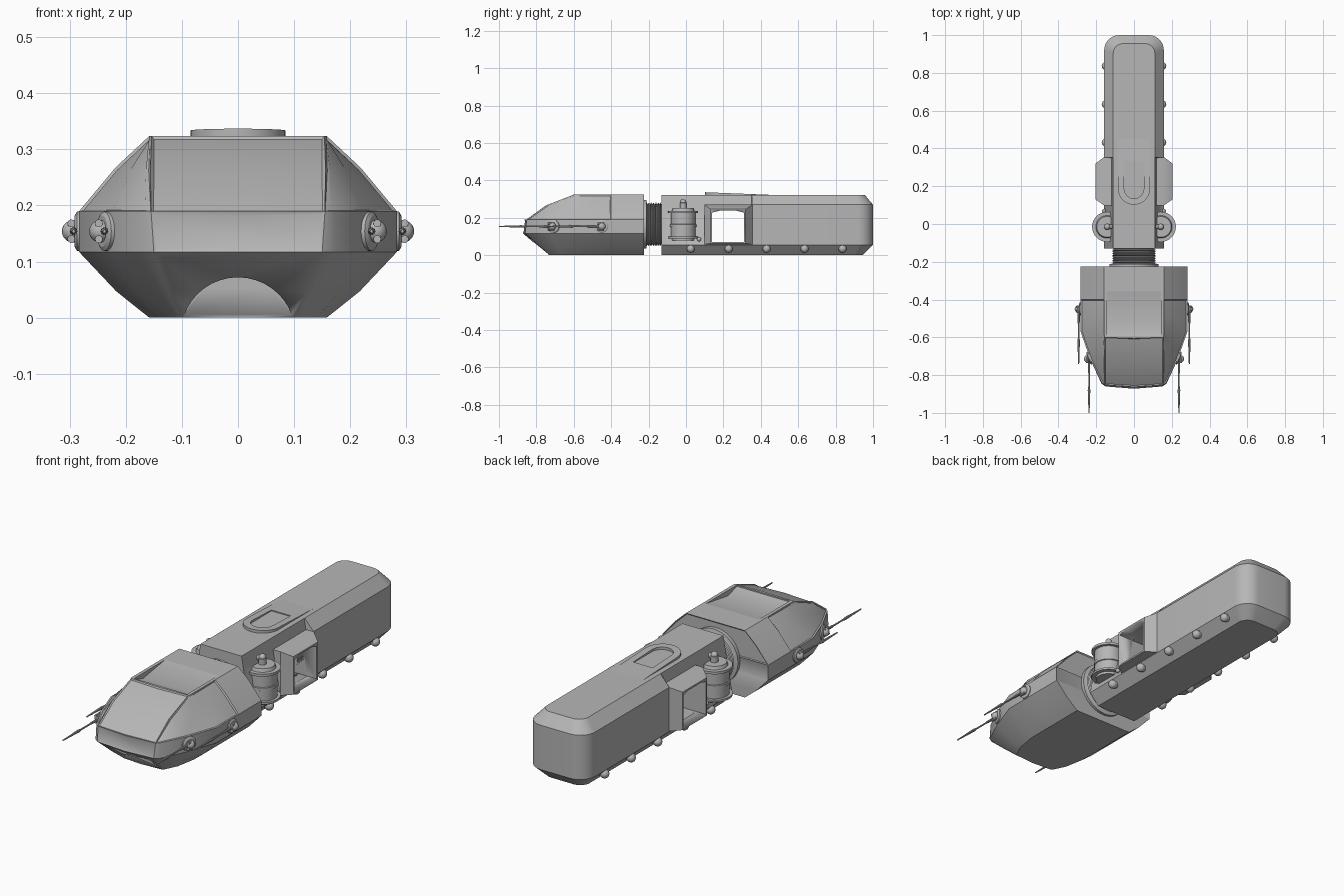
import bpy, bmesh, math
from mathutils import Vector

if "Cube" in bpy.data.objects:
    bpy.data.objects.remove(bpy.data.objects["Cube"])

hull = bpy.data.materials.new("hull grey")
hull.diffuse_color = (0.47, 0.47, 0.47, 1)
hull.use_nodes = True
hull.node_tree.nodes["Principled BSDF"].inputs["Base Color"].default_value = hull.diffuse_color


def finish(name, bm, angle=28):
    bmesh.ops.recalc_face_normals(bm, faces=bm.faces[:])
    me = bpy.data.meshes.new(name)
    bm.to_mesh(me)
    bm.free()
    ob = bpy.data.objects.new(name, me)
    bpy.context.collection.objects.link(ob)
    me.materials.append(hull)
    bpy.ops.object.select_all(action='DESELECT')
    ob.select_set(True)
    bpy.context.view_layer.objects.active = ob
    bpy.ops.object.shade_smooth_by_angle(angle=math.radians(angle))
    return ob


def loft(rings):
    """Closed rings of 3D points joined in order, with capped ends."""
    bm = bmesh.new()
    vs = [[bm.verts.new(p) for p in r] for r in rings]
    n = len(vs[0])
    for a, b in zip(vs, vs[1:]):
        for i in range(n):
            bm.faces.new((a[i], a[(i + 1) % n], b[(i + 1) % n], b[i]))
    bm.faces.new(vs[0][::-1])
    bm.faces.new(vs[-1])
    return bm


def mirrored(half, z):
    """Full outline from its right half; points on x = 0 are kept once."""
    left = [(-x, y) for x, y in reversed(half) if x > 1e-6]
    return [(x, y, z) for x, y in half + left]


def tube(name, path, sides=20):
    """Round solid through (point, radius) stations on a straight axis."""
    axis = (Vector(path[-1][0]) - Vector(path[0][0])).normalized()
    q = axis.to_track_quat('Z', 'Y')
    rings = []
    for p, r in path:
        rings.append([Vector(p) + q @ Vector((r * math.cos(t), r * math.sin(t), 0))
                      for t in (2 * math.pi * i / sides for i in range(sides))])
    return finish(name, loft(rings))


def ball(name, c, r):
    bm = bmesh.new()
    bmesh.ops.create_uvsphere(bm, u_segments=16, v_segments=10, radius=r)
    bmesh.ops.translate(bm, verts=bm.verts[:], vec=c)
    return finish(name, bm, 60)


def prism_x(name, yz, x0, x1):
    return finish(name, loft([[(x, y, z) for y, z in yz] for x in (x0, x1)]))


def cut(ob, cutter):
    m = ob.modifiers.new("cut", 'BOOLEAN')
    m.operation, m.solver, m.object = 'DIFFERENCE', 'EXACT', cutter
    bpy.context.view_layer.objects.active = ob
    bpy.ops.object.modifier_apply(modifier=m.name)


# Head: horizontal outlines stacked by height
head_levels = [
    (0.0, [(.158, -.225), (.158, -.40), (.158, -.56), (.140, -.66), (.110, -.722), (.10, -.728), (0, -.735)]),
    (.047, [(.217, -.225), (.217, -.40), (.217, -.57), (.180, -.69), (.136, -.775), (.124, -.783), (0, -.790)]),
    (.117, [(.283, -.225), (.283, -.40), (.283, -.57), (.230, -.72), (.172, -.845), (.150, -.860), (0, -.872)]),
    (.190, [(.283, -.225), (.283, -.40), (.283, -.57), (.230, -.72), (.172, -.838), (.155, -.852), (0, -.863)]),
    (.268, [(.218, -.225), (.218, -.40), (.218, -.50), (.195, -.62), (.167, -.735), (.156, -.745), (0, -.755)]),
    (.324, [(.158, -.225), (.158, -.40), (.158, -.50), (.158, -.56), (.158, -.590), (.154, -.600), (0, -.605)]),
]
bm = loft([mirrored(h, z) for z, h in head_levels])


def sunk(rule, thick, depth):
    bm.normal_update()
    fs = [f for f in bm.faces if rule(f.calc_center_median())]
    bmesh.ops.inset_region(bm, faces=fs, thickness=thick, depth=depth)


bmesh.ops.recalc_face_normals(bm, faces=bm.faces[:])
# Windscreen, side windows and front bumper panel are slightly sunk
sunk(lambda c: .2 < c.z < .32 and abs(c.x) < .12, .006, -.005)
for s in (1, -1):
    sunk(lambda c: .2 < c.z < .315 and c.x * s > .158 and c.y < -.41, .006, -.005)
sunk(lambda c: .12 < c.z < .185 and abs(c.x) < .12, .008, -.003)
head = finish("head", bm)

# Roof tray and chin scoop cut from the head
tray = prism_x("tray_cutter", [(-.35, .325), (-.35, .36), (-.592, .36), (-.592, .318), (-.525, .298)], -.142, .142)
scoop = tube("scoop_cutter", [((0, -.95, -.03), .102), ((0, -.735, -.03), .102)], 40)
for c in (tray, scoop):
    cut(head, c)

# Neck bellows
path = [((0, -.235, .165), .13), ((0, -.212, .165), .13)]
for i in range(9):
    y = -.21 + .009 * i
    path += [((0, y, .165), .117), ((0, y + .0045, .165), .107)]
path += [((0, -.12, .165), .117)]
tube("neck_bellows", path, 40)


# Body: rounded back end, sloped side walls ahead of y = 0.35
def body_half(xf, xr, yb, r):
    arc = [(xr - r + r * math.cos(t), yb - r + r * math.sin(t))
           for t in (math.pi / 2 * i / 8 for i in range(9))]
    return [(xf, -.13), (xf, .35), (xr, .353)] + arc


body_levels = [(0.0, .11, .11, .945, .05), (.055, .158, .158, 1.0, .08),
               (.27, .119, .158, 1.0, .08), (.323, .11, .11, .955, .05)]
body = finish("body", loft([mirrored(body_half(xf, xr, yb, r), z)
                            for z, xf, xr, yb, r in body_levels]), 25)

# Side window frames, with an opening right through the body
frames = []
for s in (1, -1):
    outer = [(.098, .27), (.355, .27), (.355, .058), (.098, .058)]
    inner = [(.131, .246), (.319, .246), (.319, .062), (.131, .062)]
    frames.append(finish("window_frame", loft([
        [(s * .10, y, z) for y, z in outer],
        [(s * .158, y, z) for y, z in outer],
        [(s * .205, y, z) for y, z in inner]])))
hole = prism_x("window_cutter", [(.14, .07), (.31, .07), (.31, .228), (.27, .238),
                                 (.18, .238), (.14, .228)], -.3, .3)
for ob in [body] + frames:
    cut(ob, hole)
for c in (tray, scoop, hole):
    bpy.data.objects.remove(c)

# Raised U-shaped roof hatch rim, falling away to the back


def hatch_z(y):
    return .337 - .016 * max(0, (y - .1) / .4)


def u_path(r, y0):
    arc = [(r * math.cos(t), y0 - r * math.sin(t)) for t in (math.pi * i / 16 for i in range(17))]
    return [(r, .5)] + arc + [(-r, .5)]


rings = []
for (xo, yo), (xi, yi) in zip(u_path(.085, .187), u_path(.052, .187)):
    rings.append([(xo, yo, .31), (xo, yo, hatch_z(yo)), (xi, yi, hatch_z(yi)), (xi, yi, .31)])
finish("hatch_rim", loft(rings))
prism_x("hatch_ramp", [(.33, .31), (.33, hatch_z(.33)), (.5, hatch_z(.5)), (.5, .31)], -.053, .053)

for s in (1, -1):
    # Side canister with flanges, and a pipe on top
    cx, cy = s * .142, -.015
    prof = [(.078, .06), (.09, .06), (.09, .08), (.10, .08), (.10, .066), (.15, .066), (.152, .07),
            (.165, .07), (.167, .066), (.225, .066), (.225, .08), (.237, .08), (.237, .06), (.252, .055)]
    tube("canister", [((cx, cy, z), r) for z, r in prof], 32)
    tube("canister_pipe", [((cx, cy, .245), .018), ((cx, cy, .28), .018), ((cx, cy, .283), .013)], 14)
    ball("pipe_cap", (cx, cy, .283), .016)
    tube("pipe_link", [((cx, cy, .275), .012), ((s * .09, cy, .275), .012)], 12)
    ball("canister_valve", (s * .158, .07, .085), .011)

    # Row of roller balls in sockets along the lower edge
    for i in range(5):
        y = .025 + .203 * i
        tube("roller_socket", [((s * .128, y, .045), .023), ((s * .147, y, .037), .021)], 16)
        ball("roller_ball", (s * .150, y, .034), .021)

    # Swivel guns: two on each side of the head
    for mx, my, nx, ny, gx, g0 in ((.283, -.45, 1, 0, .293, -.47), (.235, -.71, .93, -.37, .238, -.73)):
        base, n = Vector((s * mx, my, .154)), Vector((s * nx, ny, 0))
        tube("gun_mount", [(base - n * .02, .035), (base + n * .004, .035), (base + n * .008, .028)], 24)
        ball("gun_swivel", base + n * .011, .02)
        for dz in (-.014, .014):
            p = base + n * .014 + Vector((0, 0, dz))
            tube("gun_clamp", [(p + Vector((0, .012, 0)), .007), (p - Vector((0, .022, 0)), .007)], 10)
        x = s * gx
        tube("gun_barrel", [((x, g0 + .03, .154), .006), ((x, g0 - .05, .154), .006),
                            ((x, g0 - .06, .154), .004), ((x, g0 - .13, .154), .004),
                            ((x, g0 - .15, .154), .007), ((x, g0 - .20, .154), .005),
                            ((x, g0 - .27, .154), .003)], 10)
